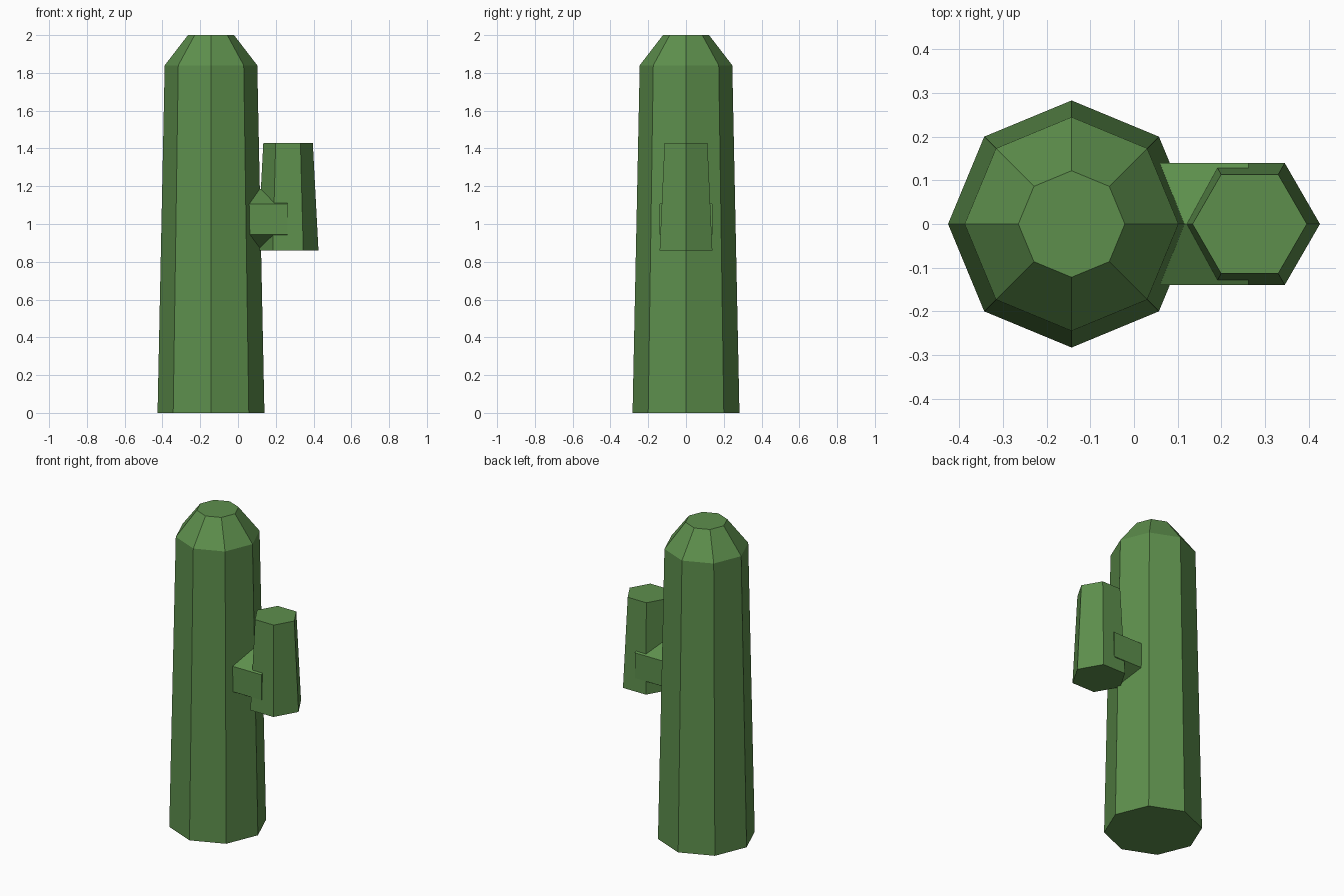
import bpy
import math
from mathutils import Matrix

cube = bpy.data.objects.get("Cube")
if cube:
    bpy.data.objects.remove(cube, do_unlink=True)

green = bpy.data.materials.new("cactus_green")
green.use_nodes = True
colour = (0.11, 0.275, 0.073, 1)
green.diffuse_color = colour
bsdf = next(n for n in green.node_tree.nodes if n.type == 'BSDF_PRINCIPLED')
bsdf.inputs["Base Color"].default_value = colour


def stack(name, sides, rings, matrix):
    """Closed flat-sided solid from (radius, height) rings, placed by a matrix."""
    verts = []
    for radius, height in rings:
        for i in range(sides):
            a = math.tau * i / sides
            verts.append((radius * math.cos(a), radius * math.sin(a), height))
    faces = [tuple(reversed(range(sides)))]
    for r in range(len(rings) - 1):
        low, high = r * sides, (r + 1) * sides
        for i in range(sides):
            j = (i + 1) % sides
            faces.append((low + i, low + j, high + j, high + i))
    faces.append(tuple(range(len(verts) - sides, len(verts))))
    mesh = bpy.data.meshes.new(name)
    mesh.from_pydata(verts, [], faces)
    mesh.transform(matrix)
    mesh.materials.append(green)
    obj = bpy.data.objects.new(name, mesh)
    bpy.context.collection.objects.link(obj)
    return obj


# Tapered eight-sided trunk with a bevelled crown
stack("trunk", 8, [(0.283, 0), (0.245, 1.84), (0.122, 2)],
      Matrix.Translation((-0.143, 0, 0)))

# Upright six-sided arm
stack("arm", 6, [(0.161, 0.86), (0.131, 1.43)],
      Matrix.Translation((0.265, 0, 0)))

# Horizontal six-sided joint running from inside the trunk to the arm, ridge on top
stack("arm_joint", 6, [(0.161, 0), (0.161, 0.29)],
      Matrix.Translation((-0.028, 0, 1.025)) @ Matrix.Rotation(math.pi / 2, 4, 'Y'))
